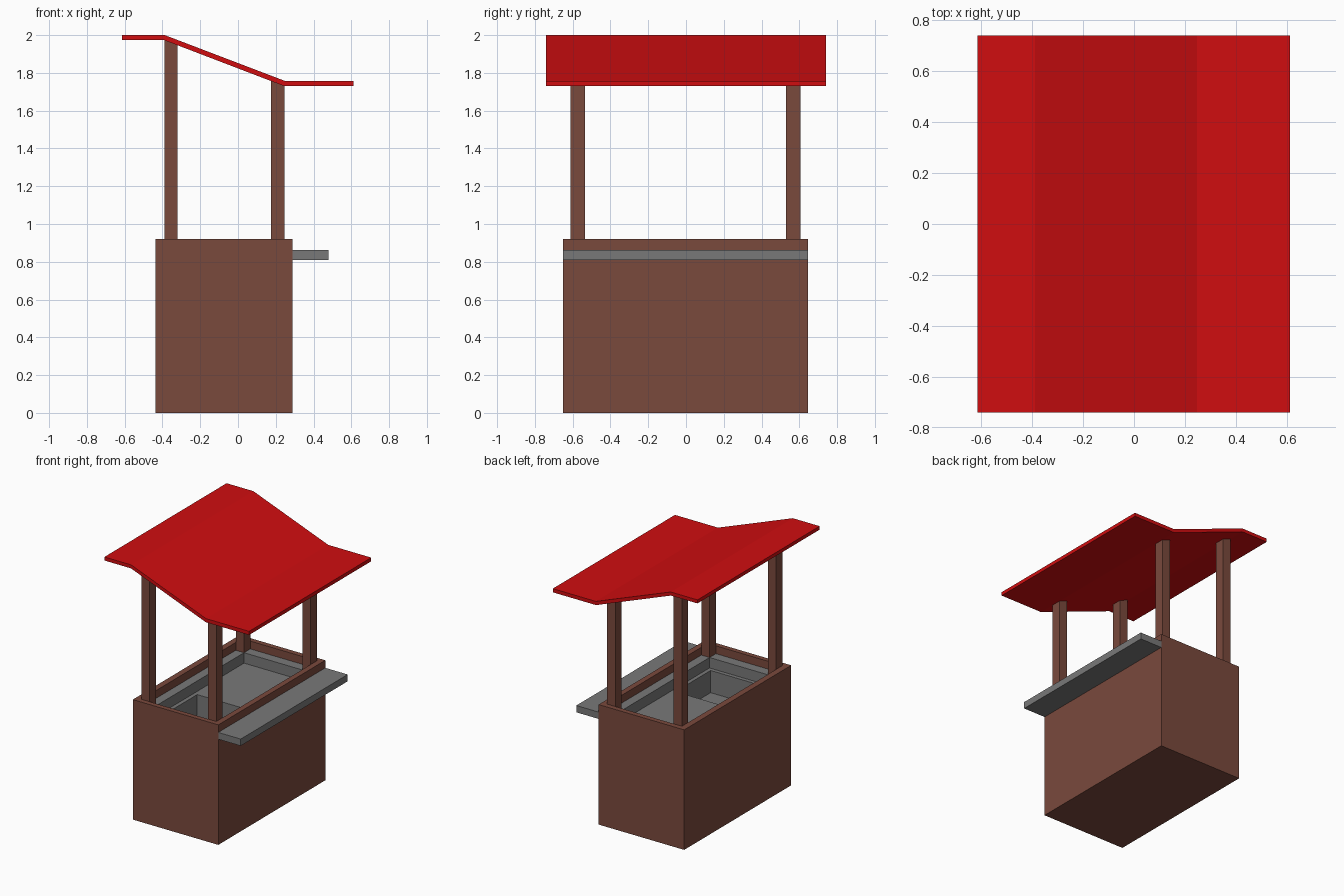
import bpy
import bmesh

if "Cube" in bpy.data.objects:
    bpy.data.objects.remove(bpy.data.objects["Cube"])


def material(name, rgb):
    m = bpy.data.materials.new(name)
    m.diffuse_color = (*rgb, 1)
    m.use_nodes = True
    m.node_tree.nodes["Principled BSDF"].inputs["Base Color"].default_value = m.diffuse_color
    return m


BROWN = material("brown wood", (0.195, 0.067, 0.046))
GREY = material("grey metal", (0.19, 0.19, 0.19))
RED = material("red roof", (0.63, 0.004, 0.005))


def finish(name, bm, mat):
    bmesh.ops.recalc_face_normals(bm, faces=bm.faces)
    me = bpy.data.meshes.new(name)
    bm.to_mesh(me)
    bm.free()
    me.materials.append(mat)
    ob = bpy.data.objects.new(name, me)
    bpy.context.collection.objects.link(ob)
    return ob


def nested(name, rings, mat, cap_start, cap_end, flip=False):
    """Join a series of rectangles (x0, x1, y0, y1, z) with quads."""
    bm = bmesh.new()
    loops = [[bm.verts.new(p) for p in ((x0, y0, z), (x1, y0, z), (x1, y1, z), (x0, y1, z))]
             for x0, x1, y0, y1, z in rings]
    for a, b in zip(loops, loops[1:]):
        for i in range(4):
            j = (i + 1) % 4
            bm.faces.new((a[i], a[j], b[j], b[i]))
    if cap_start:
        bm.faces.new(loops[0][::-1])
    if cap_end:
        bm.faces.new(loops[-1])
    me = bpy.data.meshes.new(name)
    bm.to_mesh(me)
    bm.free()
    me.materials.append(mat)
    ob = bpy.data.objects.new(name, me)
    bpy.context.collection.objects.link(ob)
    return ob


def extrude_profile(name, pts, y0, y1, mat):
    """Extrude an x-z profile along y."""
    bm = bmesh.new()
    a = [bm.verts.new((x, y0, z)) for x, z in pts]
    b = [bm.verts.new((x, y1, z)) for x, z in pts]
    n = len(pts)
    for i in range(n):
        j = (i + 1) % n
        bm.faces.new((a[i], a[j], b[j], b[i]))
    bm.faces.new(a[::-1])
    bm.faces.new(b)
    return finish(name, bm, mat)


OUTER = (-0.437, 0.288, -0.65, 0.646)
INNER = (-0.39, 0.245, -0.612, 0.606)
WELL = (-0.32, 0.175, -0.535, 0.53)
BASIN = (-0.29, 0.145, -0.505, -0.08)
SHELF_Z, FLOOR_Z, BASIN_Z = 0.86, 0.78, 0.61

# Cart body: solid sides with a raised rim around the work surface
nested("cart_body", [(*OUTER, 0), (*OUTER, 0.92), (*INNER, 0.92), (*INNER, SHELF_Z)],
       BROWN, True, False)

# Work surface: shelf, shallow well and deeper basin at one end
nested("work_tray", [(*INNER, SHELF_Z), (*WELL, SHELF_Z), (*WELL, FLOOR_Z),
                     (*BASIN, FLOOR_Z), (*BASIN, BASIN_Z)], GREY, False, True)

# Serving counter on the right side
extrude_profile("serving_counter", [(0.288, 0.81), (0.478, 0.81), (0.478, 0.862), (0.288, 0.862)],
                OUTER[2], OUTER[3], GREY)

# Four posts, cut to the roof slope
def roof_under(x):
    return 1.973 - (x + 0.39) * (1.973 - 1.73) / 0.635


for side, x0, x1 in (("left", -0.39, -0.32), ("right", 0.175, 0.245)):
    for end, y0, y1 in (("front", -0.612, -0.535), ("back", 0.53, 0.606)):
        extrude_profile(f"{end}_{side}_post",
                        [(x0, SHELF_Z), (x1, SHELF_Z), (x1, roof_under(x1)), (x0, roof_under(x0))],
                        y0, y1, BROWN)

# Roof: bent sheet with flat ends and a sloping middle
top = [(-0.615, 2.0), (-0.388, 2.0), (0.247, 1.758), (0.612, 1.758)]
under = [(0.612, 1.73), (0.245, 1.73), (-0.39, 1.973), (-0.615, 1.973)]
extrude_profile("roof", top + under, -0.74, 0.74, RED)
